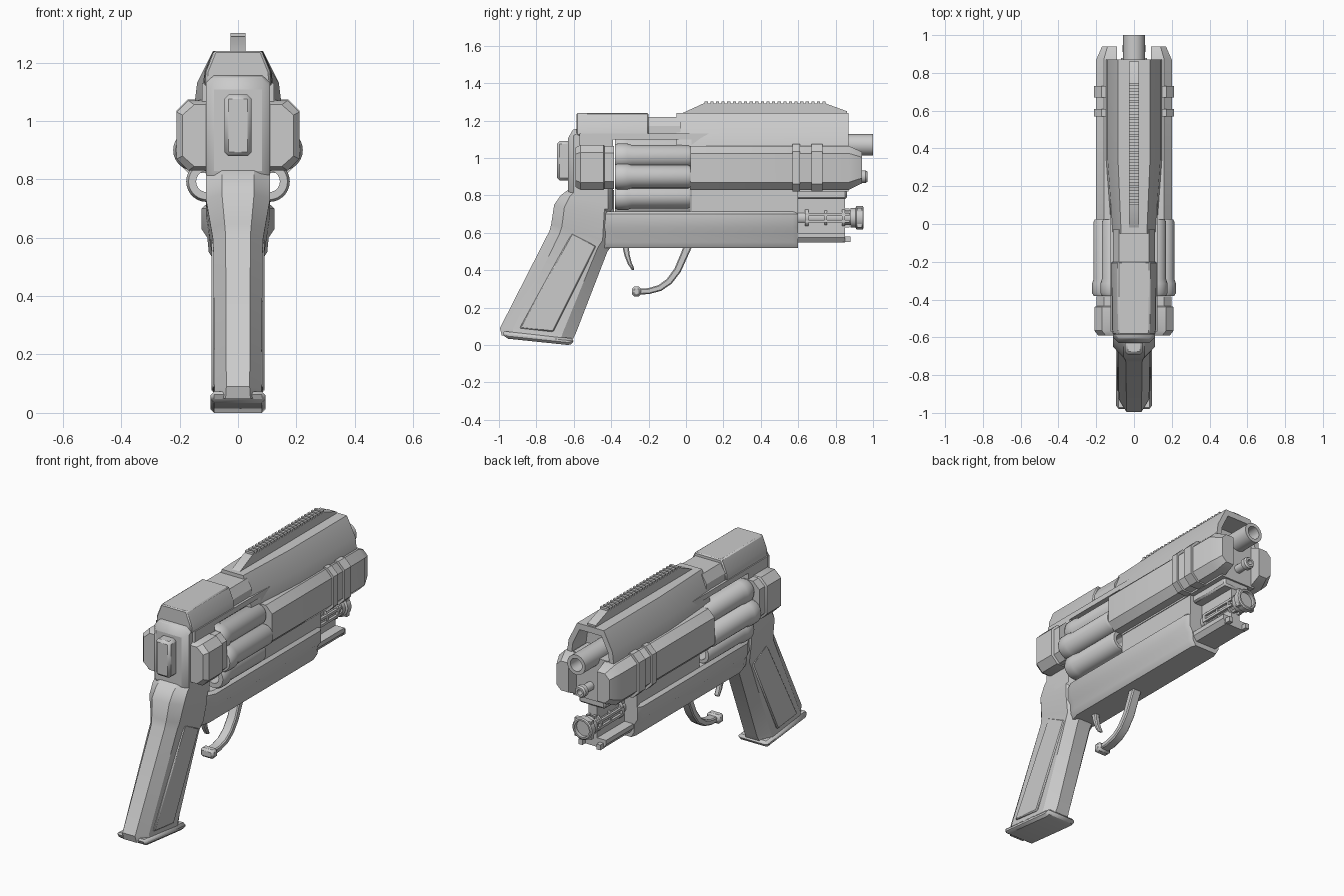
import bpy, bmesh, math

if "Cube" in bpy.data.objects:
    bpy.data.objects.remove(bpy.data.objects["Cube"])


def finish(name, bm, bevel=0, mirror=False, angle=30):
    bmesh.ops.recalc_face_normals(bm, faces=bm.faces)
    me = bpy.data.meshes.new(name)
    bm.to_mesh(me)
    bm.free()
    for p in me.polygons:
        p.use_smooth = True
    me.set_sharp_from_angle(angle=math.radians(angle))
    ob = bpy.data.objects.new(name, me)
    bpy.context.collection.objects.link(ob)
    if bevel:
        m = ob.modifiers.new("Bevel", 'BEVEL')
        m.width, m.segments, m.limit_method = bevel, 1, 'ANGLE'
    if mirror:
        ob.modifiers.new("Mirror", 'MIRROR')
    return ob


def loft(name, rings, closed=False, **kw):
    """Skin a row of equal-length point rings; cap the ends or close the loop."""
    bm = bmesh.new()
    vs = [[bm.verts.new(p) for p in r] for r in rings]
    n = len(rings[0])
    pairs = list(zip(vs, vs[1:])) + ([(vs[-1], vs[0])] if closed else [])
    for a, b in pairs:
        for i in range(n):
            j = (i + 1) % n
            bm.faces.new((a[i], a[j], b[j], b[i]))
    if not closed:
        bm.faces.new(vs[0])
        bm.faces.new(vs[-1])
    return finish(name, bm, **kw)


def sym(half):
    """Mirror a right-hand half section (x, z)."""
    return half + [(-x, z) for x, z in reversed(half)]


def along_y(name, sec, stations, **kw):
    """Sweep an (x, z) section through (y, x scale) stations."""
    return loft(name, [[(x * s, y, z) for x, z in sec] for y, s in stations], **kw)


def side_prism(name, prof, x0, x1, **kw):
    """Extrude a (y, z) side profile across x."""
    return loft(name, [[(x, y, z) for y, z in prof] for x in (x0, x1)], **kw)


def box(name, x0, x1, y0, y1, z0, z1, **kw):
    return side_prism(name, [(y0, z0), (y1, z0), (y1, z1), (y0, z1)], x0, x1, **kw)


def lathe(name, prof, x, z, n=32, closed=True):
    """Revolve (radius, y) points about a line parallel to y."""
    rings = [[(x + r * math.cos(2 * math.pi * i / n), y, z + r * math.sin(2 * math.pi * i / n))
              for i in range(n)] for r, y in prof]
    return loft(name, rings, closed=closed)


def strap(name, pts, hw):
    """Sweep a flat bar along (y, z, half thickness) points."""
    rings = []
    for i, (y, z, t) in enumerate(pts):
        a, b = pts[max(i - 1, 0)], pts[min(i + 1, len(pts) - 1)]
        dy, dz = b[0] - a[0], b[1] - a[1]
        d = math.hypot(dy, dz)
        ny, nz = -dz / d * t, dy / d * t
        rings.append([(-hw, y - ny, z - nz), (hw, y - ny, z - nz),
                      (hw, y + ny, z + nz), (-hw, y + ny, z + nz)])
    return loft(name, rings, bevel=0.006, angle=40)


# Grip: octagonal section through (back y, back z, front y, front z, half width)
rings = []
for yb, zb, yf, zf, w in [(-.985, .05, -.605, .03, .085), (-.995, .09, -.59, .06, .08),
                          (-.73, .61, -.42, .50, .085), (-.72, .65, -.39, .54, .092),
                          (-.705, .75, -.385, .66, .11), (-.67, .80, -.385, .76, .11),
                          (-.63, .83, -.385, .83, .11)]:
    sec = [(0, .5), (.17, 1), (.83, 1), (1, .5)]
    full = sec + [(t, -k) for t, k in reversed(sec)]
    rings.append([(k * w, yb + (yf - yb) * t, zb + (zf - zb) * t) for t, k in full])
loft("grip", rings)
side_prism("grip_panel", [(-.89, .09), (-.71, .07), (-.48, .53), (-.61, .60)],
           .06, .09, bevel=.006, mirror=True)
side_prism("grip_base", [(-.985, .075), (-.965, .035), (-.63, .0), (-.6, .008), (-.6, .035)],
           -.095, .095, bevel=.014)

# Frame around the cylinder window
side_prism("rear_frame", [(-.63, .80), (-.63, 1.135), (-.58, 1.165), (-.39, 1.165), (-.39, .70),
                          (-.55, .70)], -.11, .11, bevel=.028)
along_y("lower_frame", sym([(.108, .715), (.125, .70), (.125, .63), (.105, .60), (.10, .55), (.08, .52)]),
        [(-.46, .7), (-.38, 1), (.57, 1), (.60, .88)])
box("front_core_lower", -.108, .108, .03, .60, .68, .86)
box("front_core", -.112, .112, .03, .87, .82, 1.07)
side_prism("top_strap", [(-.57, 1.13), (.22, 1.13), (.22, 1.05), (.03, 1.05), (.03, 1.10),
                         (-.39, 1.10), (-.39, 1.05), (-.57, 1.05)], -.124, .124)
box("hammer_plate", -.047, .047, -.69, -.60, .88, 1.09, bevel=.014)

# Upper housing
along_y("rear_top_block", sym([(.085, 1.24), (.115, 1.17), (.12, 1.12)]),
        [(-.585, .94), (-.56, .98), (-.20, 1)], bevel=.006)
along_y("top_bridge", sym([(.08, 1.22), (.11, 1.17), (.11, 1.12)]), [(-.22, 1), (-.03, 1)])
shell = [(.085, 1.24), (.14, 1.13), (.15, 1.05), (.122, 1.05), (.112, 1.12), (.07, 1.205)]
along_y("barrel_shroud", sym(shell), [(-.05, .8), (.35, 1), (.87, 1)])
along_y("shroud_core", sym([(.075, 1.215), (.115, 1.12), (.12, 1.05)]), [(-.045, .8), (.35, 1), (.74, 1)])

# Sight rail with teeth
side_prism("sight_rail", [(-.03, 1.235), (.09, 1.29), (.75, 1.29), (.86, 1.25), (.86, 1.235)], -.026, .026)
for i in range(22):
    y = .10 + i * .03
    box("rail_tooth", -.026, .026, y, y + .017, 1.285, 1.302)

# Side armour pods, front and rear, with bands
def pod(x, z0, z1, c=.04):
    return [(.09, z0), (x - c, z0), (x, z0 + c), (x, z1 - c), (x - c, z1), (.09, z1)]

main = pod(.20, .83, 1.065)
rings = [[(x, y, z) for x, z in main] for y in (.025, .87)]
rings.append([(.09 + (x - .09) * .72, .94, .95 + (z - .95) * .72) for x, z in main])
loft("front_pod", rings, mirror=True)
for y0, y1 in [(.57, .61), (.67, .73)]:
    along_y("pod_band", pod(.211, .822, 1.074), [(y0, 1), (y1, 1)], mirror=True)
rear = pod(.21, .83, 1.07)
loft("rear_pod", [[(x - d if x > .1 else x, y, .95 + (z - .95) * s) for x, z in rear]
                  for y, d, s in [(-.59, .02, .88), (-.565, 0, 1), (-.44, 0, 1),
                                  (-.435, .012, .96), (-.385, .012, .96)]], mirror=True)

# Eight-chamber cylinder
for i in range(8):
    a = i * math.pi / 4
    lathe("chamber", [(.036, .025), (.055, .025), (.062, .012), (.062, -.29), (.070, -.315),
                      (.070, -.365), (.062, -.38), (.036, -.38)],
          .152 * math.cos(a), .90 + .152 * math.sin(a), 28)
lathe("cylinder_core", [(.119, -.375), (.119, .02)], 0, .90, closed=False)

# Barrel and the small rod under it
lathe("barrel", [(.037, .70), (.057, .70), (.057, 1.0), (.037, 1.0)], 0, 1.07)
lathe("under_rod", [(.015, .85), (.024, .85), (.024, .93), (.034, .935), (.034, .96), (.027, .97), (.015, .97)],
      0, .90, 20)

# Lamp mount and lamp
box("lamp_mount_web", -.028, .028, .58, .85, .56, .80)
box("lamp_mount_top", -.085, .085, .58, .86, .78, .835, bevel=.01)
along_y("lamp_tray", sym([(.085, .60), (.085, .575), (.065, .548)]), [(.58, 1), (.85, 1)])
box("tray_lip", .045, .07, .84, .88, .55, .58, mirror=True)
lathe("lamp_body", [(.038, .60), (.038, .90)], 0, .68, closed=False)
for y0, y1, r in [(.635, .655, .053), (.74, .755, .048), (.835, .85, .053)]:
    lathe("lamp_ring", [(r, y0), (r, y1)], 0, .68, 24, closed=False)
for i in range(8):
    a = (i + .5) * math.pi / 4
    cx, cz = .047 * math.cos(a), .68 + .047 * math.sin(a)
    box("lamp_bar", cx - .007, cx + .007, .635, .875, cz - .007, cz + .007)
lathe("lamp_head", [(.036, .88), (.052, .88), (.052, .905), (.062, .912), (.062, .945), (.055, .95),
                    (.046, .95), (.046, .925), (.036, .925)], 0, .68)
lathe("lamp_lens", [(.05, .90), (.05, .93)], 0, .68, closed=False)
for i in range(4):
    a = (i + .5) * math.pi / 2
    cx, cz = .06 * math.cos(a), .68 + .06 * math.sin(a)
    box("lamp_lug", cx - .01, cx + .01, .915, .942, cz - .01, cz + .01)

# Trigger and open guard
strap("trigger", [(-.325, .54, .018), (-.315, .48, .014), (-.30, .435, .011), (-.28, .40, .007)], .016)
strap("trigger_guard", [(.015, .54, .022), (-.01, .48, .02), (-.045, .40, .019), (-.09, .34, .018),
                        (-.14, .305, .017), (-.20, .288, .016), (-.28, .285, .016)], .028)
box("guard_tip", -.042, .042, -.29, -.24, .26, .312, bevel=.012)
